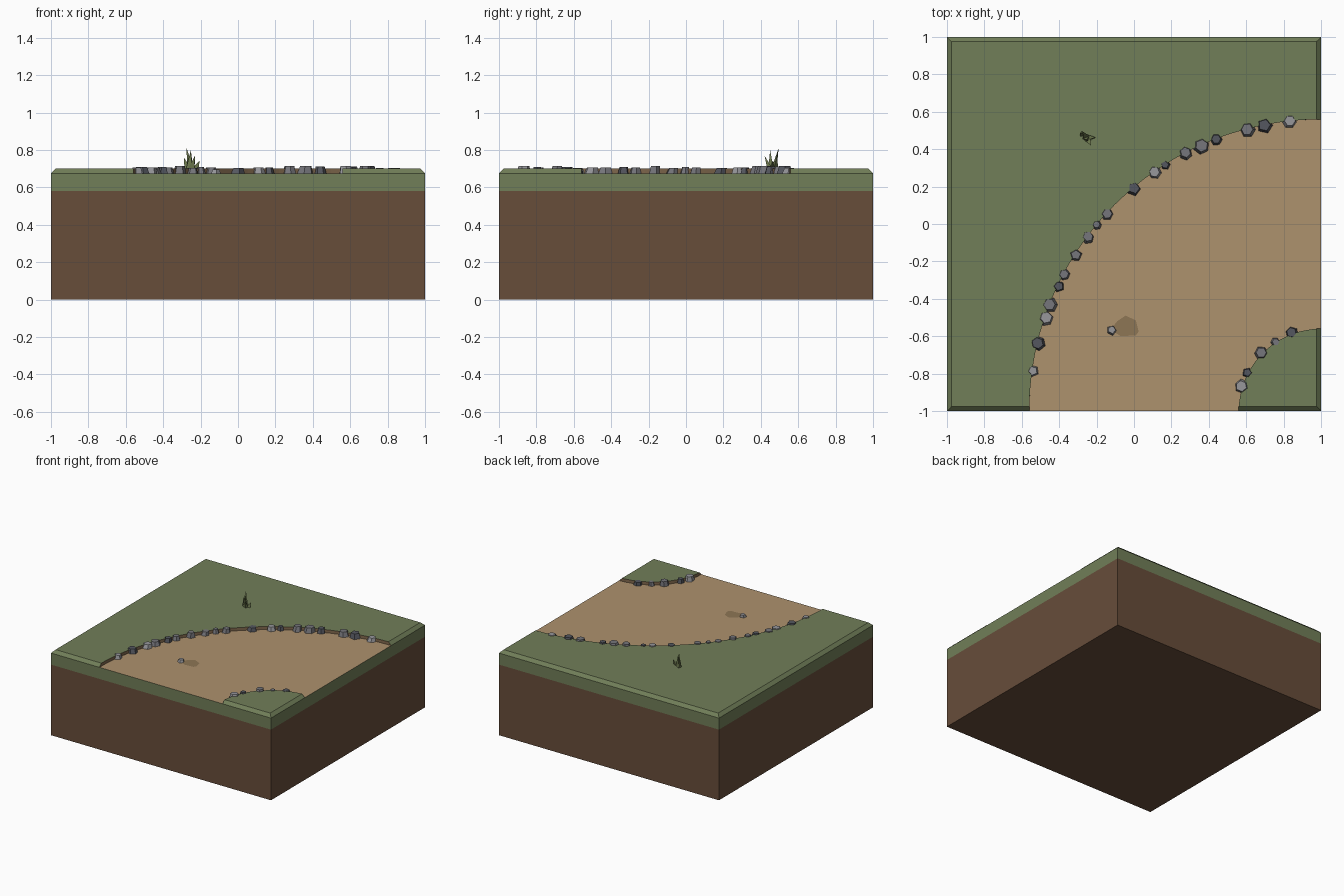
import bpy, math, random
from mathutils import Vector

if "Cube" in bpy.data.objects:
    bpy.data.objects.remove(bpy.data.objects["Cube"])

random.seed(4)
SIDE_Z, TOP_Z, SOIL_Z = 0.675, 0.70, 0.58
INSET = 0.025
R_OUT, R_IN = 1.56, 0.44


def material(name, rgb):
    m = bpy.data.materials.new(name)
    m.diffuse_color = (*rgb, 1)
    m.use_nodes = True
    m.node_tree.nodes["Principled BSDF"].inputs["Base Color"].default_value = m.diffuse_color
    return m


GRASS = material("grass", (0.165, 0.21, 0.098))
SOIL = material("soil", (0.136, 0.074, 0.042))
PATH = material("path", (0.42, 0.287, 0.155))
RISER = material("path_edge", (0.22, 0.14, 0.075))
PATCH = material("path_patch", (0.27, 0.18, 0.09))
BLADE = material("grass_blade", (0.16, 0.2, 0.08))
STONES = [material("stone_dark", (0.09, 0.095, 0.115)),
          material("stone_mid", (0.18, 0.18, 0.20)),
          material("stone_light", (0.31, 0.31, 0.33))]


def make(name, verts, faces, mats, idx=None):
    me = bpy.data.meshes.new(name)
    me.from_pydata([tuple(v) for v in verts], [], faces)
    for m in mats:
        me.materials.append(m)
    for p, i in zip(me.polygons, idx or []):
        p.material_index = i
    ob = bpy.data.objects.new(name, me)
    bpy.context.collection.objects.link(ob)
    return ob


def loft(name, low, high, mats, bottom=True, top=True, idx=None):
    """Join two counter-clockwise rings, with optional caps."""
    n = len(low)
    faces = [(i, (i + 1) % n, n + (i + 1) % n, n + i) for i in range(n)]
    if top:
        faces.append(tuple(range(n, 2 * n)))
    if bottom:
        faces.append(tuple(reversed(range(n))))
    return make(name, list(low) + list(high), faces, mats, idx)


def on_arc(radius, deg):
    # The bend is centred on the front right corner
    a = math.radians(deg)
    return 1 - radius * math.cos(a), -1 + radius * math.sin(a)


def arc(radius, n):
    return [on_arc(radius, 90 * i / n) for i in range(n + 1)]


def at_z(pts, z):
    return [(x, y, z) for x, y in pts]


# Soil block and grass band around the side
square = [(-1, -1), (1, -1), (1, 1), (-1, 1)]
loft("soil_block", at_z(square, 0), at_z(square, SOIL_Z), [SOIL])
loft("grass_band", at_z(square, SOIL_Z), at_z(square, SIDE_Z), [GRASS],
     bottom=False, top=False)

# Curved path surface
outer, inner = arc(R_OUT, 24), arc(R_IN, 12)
ring = inner[::-1] + outer
path = at_z(ring[::-1], SIDE_Z)
n_ring = len(path)
make("path", path, [tuple(range(n_ring))], [PATH])


# Raised grass banks: bevelled outer edges, earthy riser along the path
def bank(name, outline, n_arc):
    c = 1 - INSET
    top = [(max(-c, min(c, x)), max(-c, min(c, y)), TOP_Z) for x, y in outline]
    n = len(outline)
    idx = [1 if i < n_arc else 0 for i in range(n)] + [0]
    loft(name, at_z(outline, SIDE_Z), top, [GRASS, RISER], bottom=False, idx=idx)


bank("large_grass_bank", outer + [(1, 1), (-1, 1), (-1, -1)], 24)
bank("small_grass_bank", inner[::-1] + [(1, -1)], 12)


# Faceted border stones
def stone(name, x, y, r, shade, h=0.036):
    n = random.choice((5, 6, 6))
    turn = random.uniform(0, 6.28)
    dx, dy = random.uniform(-0.005, 0.005), random.uniform(0, 0.007)
    low, high = [], []
    for i in range(n):
        a = turn + math.tau * i / n
        k = r * random.uniform(0.94, 1.06)
        low.append((x + k * math.cos(a), y + k * math.sin(a), SIDE_Z - 0.005))
        high.append((x + dx + 0.72 * k * math.cos(a),
                     y + dy + 0.72 * k * math.sin(a), SIDE_Z + h))
    loft(name, low, high, [STONES[shade]])


# (angle, radius, shade) along each edge of the path
outer_stones = [(7.9, .034, 2), (13.5, .041, 0), (18.5, .043, 2), (21.4, .043, 1),
                (25.4, .034, 0), (28, .033, 1), (32.4, .036, 1), (36.6, .036, 1),
                (39.7, .026, 1), (42.6, .036, 1), (49.8, .041, 0), (55.2, .038, 2),
                (57.7, .028, 0), (62.2, .038, 1), (65.6, .045, 1), (68.9, .034, 0),
                (75.4, .043, 1), (78.9, .045, 0), (83.7, .040, 2)]
inner_stones = [(17.6, .040, 2), (27.5, .030, 0), (44, .038, 1),
                (56.3, .026, 1), (69.6, .036, 0)]
for label, radius, rows in (("outer", 1.555, outer_stones), ("inner", 0.443, inner_stones)):
    for k, (deg, r, shade) in enumerate(rows):
        stone(f"{label}_stone_{k + 1}", *on_arc(radius, deg), r, shade,
              random.uniform(0.028, 0.041))

# Loose pebble beside a dark patch on the path
stone("pebble", -0.12, -0.57, 0.028, 2, 0.02)
patch = [(-0.125, -0.565), (-0.07, -0.6), (0.01, -0.595), (0.025, -0.575),
         (0.01, -0.515), (-0.045, -0.49), (-0.09, -0.52)]
make("path_patch", at_z(patch, SIDE_Z + 0.002), [tuple(range(7))], [PATCH])

# Grass tuft: thin three-sided blades leaning outwards
blades = [((-0.26, 0.47), (-0.275, 0.495, 0.81)), ((-0.245, 0.45), (-0.23, 0.42, 0.77)),
          ((-0.235, 0.46), (-0.205, 0.465, 0.745)), ((-0.255, 0.455), (-0.252, 0.45, 0.80)),
          ((-0.27, 0.48), (-0.29, 0.485, 0.76))]
for k, ((x, y), tip) in enumerate(blades):
    base = [Vector((x + 0.024 * math.cos(a), y + 0.017 * math.sin(a), TOP_Z - 0.003))
            for a in (math.tau * i / 3 + k for i in range(3))]
    make(f"grass_blade_{k + 1}", base + [Vector(tip)],
         [(0, 1, 3), (1, 2, 3), (2, 0, 3), (2, 1, 0)], [BLADE])
